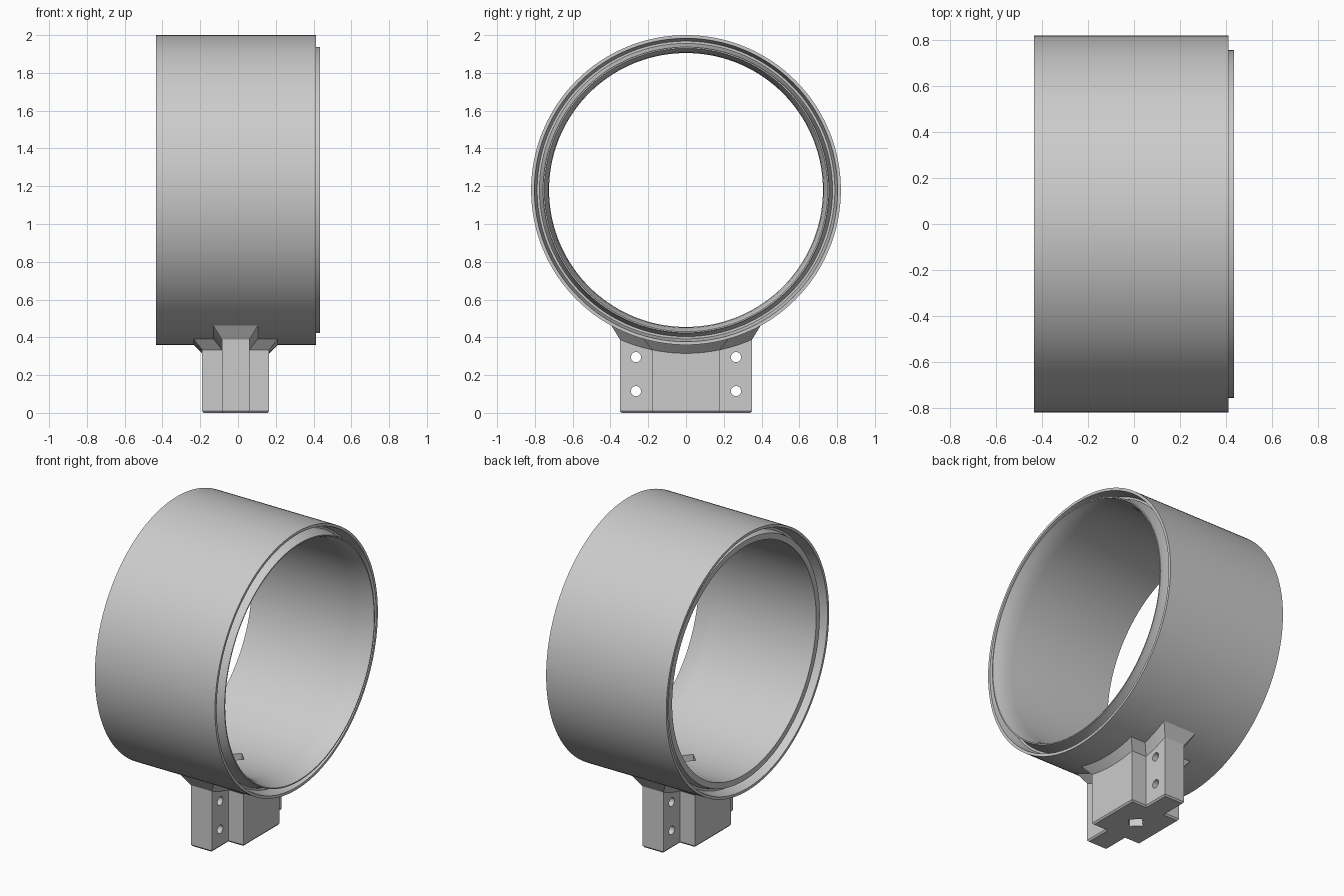
import bpy, bmesh, math
from mathutils import Matrix, Vector

cube = bpy.data.objects.get("Cube")
if cube:
    bpy.data.objects.remove(cube, do_unlink=True)

RING_Z = 1.18      # height of the ring axis
STEM_X = -0.0125   # stem centre along the ring axis

grey = bpy.data.materials.new("light_grey")
grey.use_nodes = True
grey.diffuse_color = (0.6, 0.6, 0.6, 1)
grey.node_tree.nodes["Principled BSDF"].inputs["Base Color"].default_value = (0.6, 0.6, 0.6, 1)


def make_object(name, bm):
    bmesh.ops.recalc_face_normals(bm, faces=bm.faces)
    mesh = bpy.data.meshes.new(name)
    bm.to_mesh(mesh)
    bm.free()
    mesh.materials.append(grey)
    obj = bpy.data.objects.new(name, mesh)
    bpy.context.collection.objects.link(obj)
    return obj


def make_cylinder(name, radius, depth, centre, sides, along_x=True):
    bm = bmesh.new()
    turn = Matrix.Rotation(math.pi / 2, 4, 'Y') if along_x else Matrix()
    bmesh.ops.create_cone(bm, cap_ends=True, segments=sides, radius1=radius, radius2=radius,
                          depth=depth, matrix=Matrix.Translation(centre) @ turn)
    return make_object(name, bm)


def select_only(obj):
    bpy.ops.object.select_all(action='DESELECT')
    obj.select_set(True)
    bpy.context.view_layer.objects.active = obj


def cut(obj, cutter):
    select_only(obj)
    mod = obj.modifiers.new("cut", 'BOOLEAN')
    mod.operation = 'DIFFERENCE'
    mod.solver = 'EXACT'
    mod.object = cutter
    bpy.ops.object.modifier_apply(modifier=mod.name)


# Ring: wall profile (x, radius) revolved about the ring axis
profile = [
    (0.412, 0.82), (0.412, 0.803), (0.34, 0.788), (0.34, 0.776),       # outer rim and groove
    (0.412, 0.757), (0.435, 0.757), (0.435, 0.75),                     # protruding lip
    (0.40, 0.738), (0.36, 0.729), (0.31, 0.725),                       # flared mouth
    (-0.41, 0.725), (-0.41, 0.762), (-0.36, 0.774), (-0.36, 0.788),    # recessed lip and groove
    (-0.435, 0.803), (-0.435, 0.82),
]
bm = bmesh.new()
verts = [bm.verts.new((x, 0, RING_Z + r)) for x, r in profile]
edges = [bm.edges.new((v, verts[(i + 1) % len(verts)])) for i, v in enumerate(verts)]
bmesh.ops.spin(bm, geom=verts + edges, cent=(0, 0, RING_Z), axis=(1, 0, 0),
               angle=math.tau, steps=160, use_merge=True)
bmesh.ops.remove_doubles(bm, verts=bm.verts, dist=0.0001)
ring = make_object("ring", bm)


# Stem: cross-shaped post with a flare that follows the ring
def cross(grow, parts=8):
    ax, ay, bx, by = 0.1775 + grow, 0.18 + grow, 0.0725 + grow, 0.35 + grow
    quarter = [(ax, ay), (bx, ay), (bx, by)]
    corners = quarter + [(-x, y) for x, y in reversed(quarter)]
    corners += [(-x, -y) for x, y in corners]
    points = []
    for i, start in enumerate(corners):
        a, b = Vector(start), Vector(corners[(i + 1) % len(corners)])
        points += [a.lerp(b, k / parts) for k in range(parts)]
    return points


def flat(height):
    return lambda y: height


def arc(radius):
    return lambda y: RING_Z - math.sqrt(radius ** 2 - y ** 2)


bm = bmesh.new()
loops = []
for grow, height in [(-0.008, flat(0)), (0, flat(0.01)), (0, arc(0.865)),
                     (0.05, arc(0.815)), (0.05, flat(RING_Z))]:
    loops.append([bm.verts.new((STEM_X + p.x, p.y, height(p.y))) for p in cross(grow)])
for low, high in zip(loops, loops[1:]):
    for i in range(len(low)):
        j = (i + 1) % len(low)
        bm.faces.new((low[i], low[j], high[j], high[i]))
bm.faces.new(loops[0][::-1])
bm.faces.new(loops[-1])
stem = make_object("stem", bm)

# Cutters: ring core, square shaft and four screw holes
core = make_cylinder("core_cutter", 0.78, 2, (0, 0, RING_Z), 160)
shaft = make_cylinder("shaft_cutter", 0.056, 1, (STEM_X, 0, 0.2), 4, along_x=False)
holes = [make_cylinder("screw_cutter", 0.027, 1, (STEM_X, y, z), 24)
         for y in (-0.265, 0.265) for z in (0.115, 0.295)]
for cutter in [core, shaft] + holes:
    cut(stem, cutter)
cut(ring, shaft)
for cutter in [core, shaft] + holes:
    bpy.data.objects.remove(cutter, do_unlink=True)

# Shading
for obj in (ring, stem):
    select_only(obj)
    bpy.ops.object.shade_smooth_by_angle(angle=math.radians(30))
